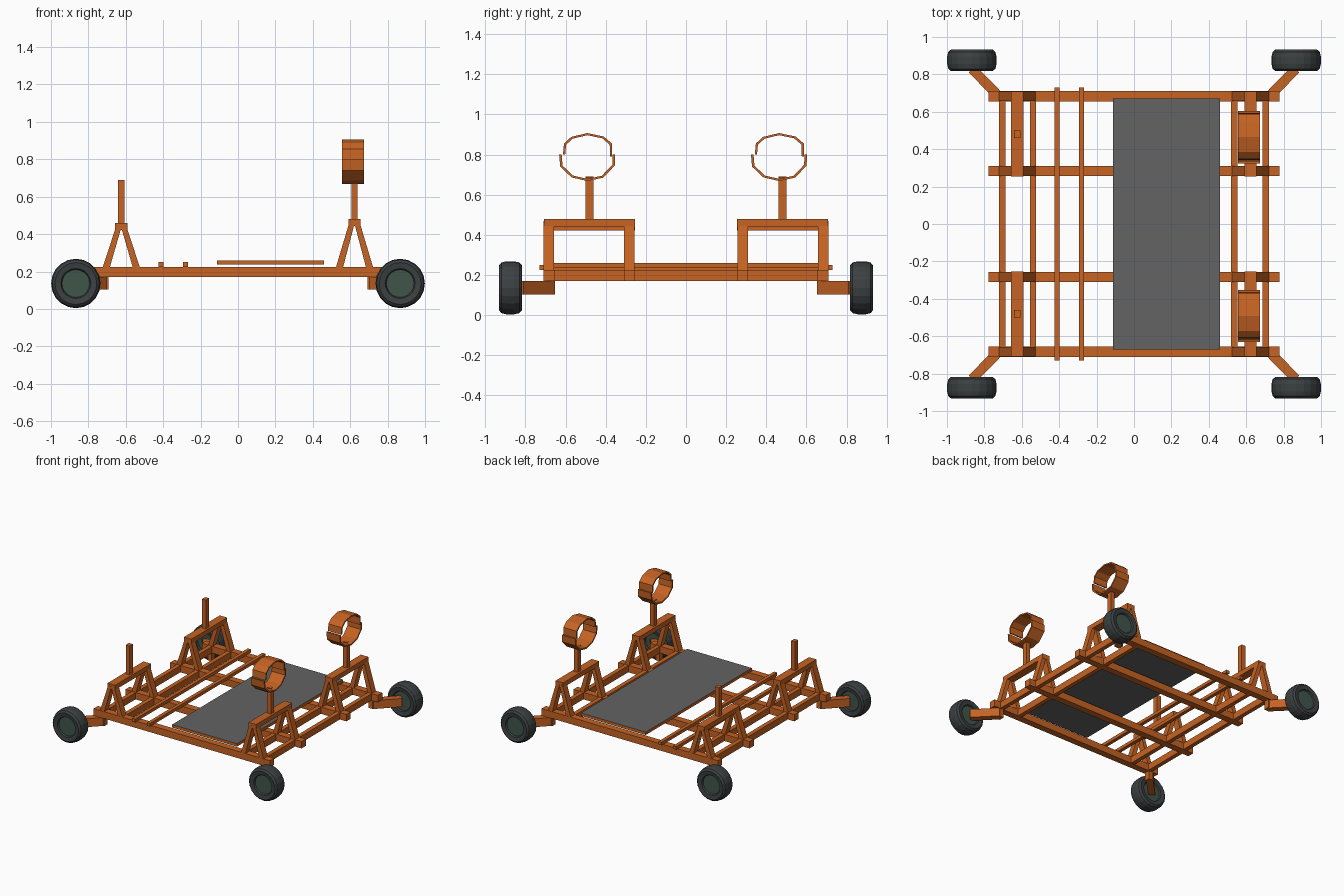
import bpy, bmesh, math
from mathutils import Vector, Matrix

if "Cube" in bpy.data.objects:
    bpy.data.objects.remove(bpy.data.objects["Cube"])

def mat(name, rgb):
    m = bpy.data.materials.new(name)
    m.diffuse_color = (*rgb, 1)
    m.use_nodes = True
    m.node_tree.nodes["Principled BSDF"].inputs["Base Color"].default_value = m.diffuse_color
    return m

ORANGE = mat("rust_orange", (0.56, 0.125, 0.017))
GREY = mat("panel_grey", (0.125, 0.125, 0.125))
TYRE = mat("tyre_dark", (0.045, 0.052, 0.054))
HUB = mat("hub_green", (0.05, 0.09, 0.068))

def finish(name, bm, *mats):
    bmesh.ops.recalc_face_normals(bm, faces=bm.faces)
    me = bpy.data.meshes.new(name)
    bm.to_mesh(me)
    bm.free()
    for m in mats:
        me.materials.append(m)
    ob = bpy.data.objects.new(name, me)
    bpy.context.collection.objects.link(ob)
    return ob

def box(name, x0, x1, y0, y1, z0, z1):
    bm = bmesh.new()
    M = Matrix.Translation(((x0 + x1) / 2, (y0 + y1) / 2, (z0 + z1) / 2))
    bmesh.ops.create_cube(bm, size=1, matrix=M @ Matrix.Diagonal((abs(x1 - x0), abs(y1 - y0), abs(z1 - z0), 1)))
    return finish(name, bm, ORANGE)

def prism(name, pts, direction):
    """Closed polygon extruded along a vector."""
    bm = bmesh.new()
    f = bm.faces.new([bm.verts.new(p) for p in pts])
    r = bmesh.ops.extrude_face_region(bm, geom=[f])
    bmesh.ops.translate(bm, vec=direction, verts=[g for g in r["geom"] if isinstance(g, bmesh.types.BMVert)])
    return finish(name, bm, ORANGE)

# long rails
for y in (-0.683, -0.283, 0.283, 0.683):
    box("long_rail", -0.778, 0.778, y - 0.027, y + 0.027, 0.17, 0.225)

# cross members between the rails
for x in (-0.704, -0.54, 0.536, 0.705):
    box("cross_member", x - 0.017, x + 0.017, -0.66, 0.66, 0.171, 0.224)

# thin slats on top
for x in (-0.411, -0.281):
    box("thin_slat", x - 0.014, x + 0.014, -0.73, 0.73, 0.225, 0.25)

# deck panel: grey faces, orange edges
deck = box("deck_panel", -0.113, 0.46, -0.67, 0.67, 0.237, 0.26)
deck.data.materials.append(GREY)
for p in deck.data.polygons:
    p.material_index = 1 if abs(p.normal.z) > 0.5 else 0

# A-frames with cap beams and posts
for sx, cx, top, post_top in ((-1, -0.624, 0.46, 0.69), (1, 0.623, 0.48, 0.685)):
    for sy in (-1, 1):
        for y in (0.283, 0.683):
            for s in (-1, 1):
                pts = [(cx + s * dx, sy * y - 0.026, z) for dx, z in
                       ((0.062, 0.22), (0.1, 0.22), (0.033, top - 0.035), (0.015, top - 0.01), (0.0, top - 0.025))]
                prism("frame_leg", pts, (0, 0.052, 0))
        box("cap_beam", cx - 0.033, cx + 0.033, sy * 0.255, sy * 0.708, top - 0.038, top)
        box("post", cx - 0.017, cx + 0.017, sy * 0.48 - 0.02, sy * 0.48 + 0.02, top - 0.01, post_top)

# holder rings, each of two half shells
LOWER = [(-0.14, 0.80), (-0.135, 0.74), (-0.078, 0.686), (0, 0.668), (0.08, 0.685), (0.137, 0.745), (0.139, 0.80)]
UPPER = [(-0.121, 0.80), (-0.116, 0.855), (-0.08, 0.888), (0, 0.907), (0.082, 0.89), (0.123, 0.855), (0.124, 0.79)]
for cy in (-0.492, 0.464):
    for name, arc in (("ring_lower", LOWER), ("ring_upper", UPPER)):
        bm = bmesh.new()
        inner = [(y * 0.91, 0.79 + (z - 0.79) * 0.91) for y, z in arc]
        rows = []
        for o, i in zip(arc, inner):
            rows.append([bm.verts.new((x, cy + p[0], p[1])) for x, p in
                         ((0.555, o), (0.673, o), (0.673, i), (0.555, i))])
        for a, b in zip(rows, rows[1:]):
            for k in range(4):
                bm.faces.new((a[k], a[(k + 1) % 4], b[(k + 1) % 4], b[k]))
        bm.faces.new(rows[0])
        bm.faces.new(rows[-1])
        finish(name, bm, ORANGE)

# wheels and diagonal arms
SIDES = 20
# (radius, offset outward from wheel centre)
PROFILE = [(0.074, -0.04), (0.08, -0.052), (0.112, -0.057), (0.126, -0.045), (0.132, -0.02),
           (0.132, 0.02), (0.126, 0.045), (0.112, 0.057), (0.08, 0.052), (0.074, 0.04)]
for sx in (-1, 1):
    for sy in (-1, 1):
        c = Vector((sx * 0.867, sy * 0.875, 0.136))
        bm = bmesh.new()
        rings = []
        for r, w in PROFILE:
            rings.append([bm.verts.new(c + Vector((r * math.cos(t), sy * w, r * math.sin(t))))
                          for t in (2 * math.pi * k / SIDES for k in range(SIDES))])
        for a, b in zip(rings, rings[1:]):
            for k in range(SIDES):
                bm.faces.new((a[k], a[(k + 1) % SIDES], b[(k + 1) % SIDES], b[k]))
        for ring in (rings[0], rings[-1]):
            bm.faces.new(ring).material_index = 1
        finish("wheel", bm, TYRE, HUB)

        a, b = Vector((sx * 0.712, sy * 0.672, 0.103)), Vector((sx * 0.865, sy * 0.828, 0.103))
        n = Vector((-(b - a).y, (b - a).x, 0)).normalized() * 0.026
        prism("wheel_arm", [a + n, b + n, b - n, a - n], (0, 0, 0.067))
        # bracket under the rail corner
        box("arm_bracket", sx * 0.692, sx * 0.735, sy * 0.657, sy * 0.7, 0.103, 0.175)
